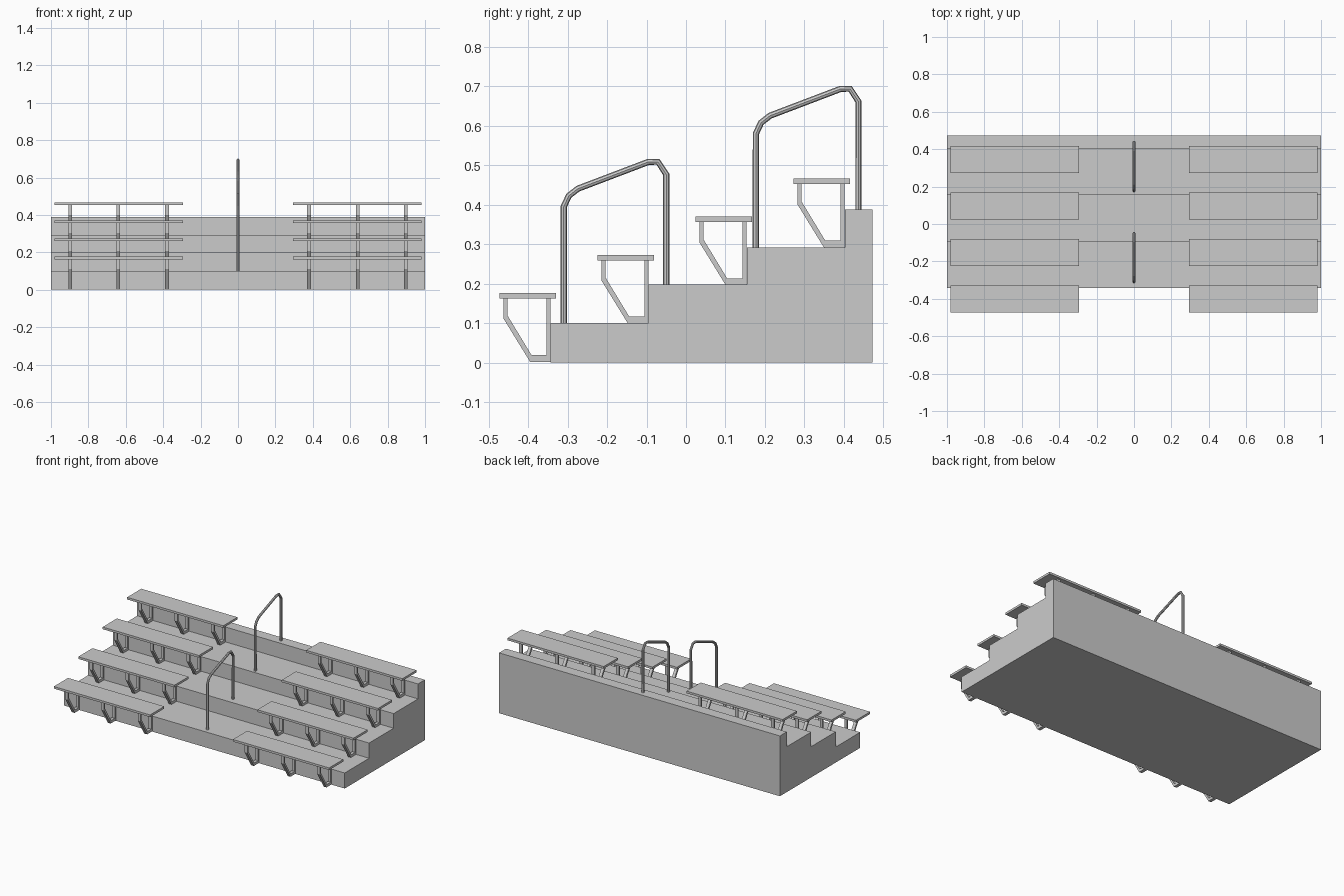
import bpy, bmesh

if "Cube" in bpy.data.objects:
    bpy.data.objects.remove(bpy.data.objects["Cube"])


def prism(name, profile, x0, x1):
    """Extrude a (y, z) profile along x from x0 to x1."""
    bm = bmesh.new()
    face = bm.faces.new([bm.verts.new((x0, y, z)) for y, z in profile])
    ext = bmesh.ops.extrude_face_region(bm, geom=[face])
    verts = [v for v in ext["geom"] if isinstance(v, bmesh.types.BMVert)]
    bmesh.ops.translate(bm, verts=verts, vec=(x1 - x0, 0, 0))
    bmesh.ops.recalc_face_normals(bm, faces=bm.faces)
    mesh = bpy.data.meshes.new(name)
    bm.to_mesh(mesh)
    bm.free()
    obj = bpy.data.objects.new(name, mesh)
    bpy.context.collection.objects.link(obj)
    return obj


def tube(name, path, radius):
    """Eight-sided flat-shaded tube along a (y, z) path at x = 0."""
    curve = bpy.data.curves.new(name, 'CURVE')
    curve.dimensions = '3D'
    curve.bevel_depth = radius
    curve.bevel_resolution = 2
    curve.use_fill_caps = True
    spline = curve.splines.new('POLY')
    spline.points.add(len(path) - 1)
    for p, (y, z) in zip(spline.points, path):
        p.co = (0, y, z, 1)
    spline.use_smooth = False
    obj = bpy.data.objects.new(name, curve)
    bpy.context.collection.objects.link(obj)
    bpy.ops.object.select_all(action='DESELECT')
    obj.select_set(True)
    bpy.context.view_layer.objects.active = obj
    bpy.ops.object.convert(target='MESH')


ROW_Y, ROW_Z = 0.2483, 0.0965   # spacing between seat rows

# stepped concrete base
prism("stepped_base", [(-0.343, 0), (-0.343, 0.1), (-0.095, 0.1), (-0.095, 0.198),
                       (0.155, 0.198), (0.155, 0.292), (0.403, 0.292), (0.403, 0.388),
                       (0.473, 0.388), (0.473, 0)], -1, 1)

# benches: four rows on both sides of the aisle
seat = [(-0.473, 0.163), (-0.329, 0.163), (-0.329, 0.177), (-0.473, 0.177)]
bracket = [(-0.462, 0.165), (-0.462, 0.111), (-0.395, 0.002), (-0.343, 0.002),
           (-0.343, 0.165), (-0.353, 0.165), (-0.353, 0.02), (-0.392, 0.02),
           (-0.452, 0.119), (-0.452, 0.165)]
for row in range(4):
    def shift(profile):
        return [(y + row * ROW_Y, z + row * ROW_Z) for y, z in profile]
    for side, label in ((-1, "left"), (1, "right")):
        prism(f"seat_{label}_{row}", shift(seat), side * 0.295, side * 0.98)
        for i, x in enumerate((0.38, 0.64, 0.897)):
            prism(f"seat_bracket_{label}_{row}_{i}", shift(bracket),
                  side * x - 0.01, side * x + 0.01)

# aisle handrails
bend = [(-0.31, 0.395), (-0.297, 0.423), (-0.274, 0.441),
        (-0.095, 0.509), (-0.071, 0.509), (-0.05, 0.477)]
for name, dy, dz, z_front, z_back in (("lower_handrail", 0, 0, 0.1, 0.198),
                                      ("upper_handrail", 0.487, 0.185, 0.292, 0.388)):
    path = [(y + dy, z + dz) for y, z in bend]
    tube(name, [(path[0][0], z_front)] + path + [(path[-1][0], z_back)], 0.008)
